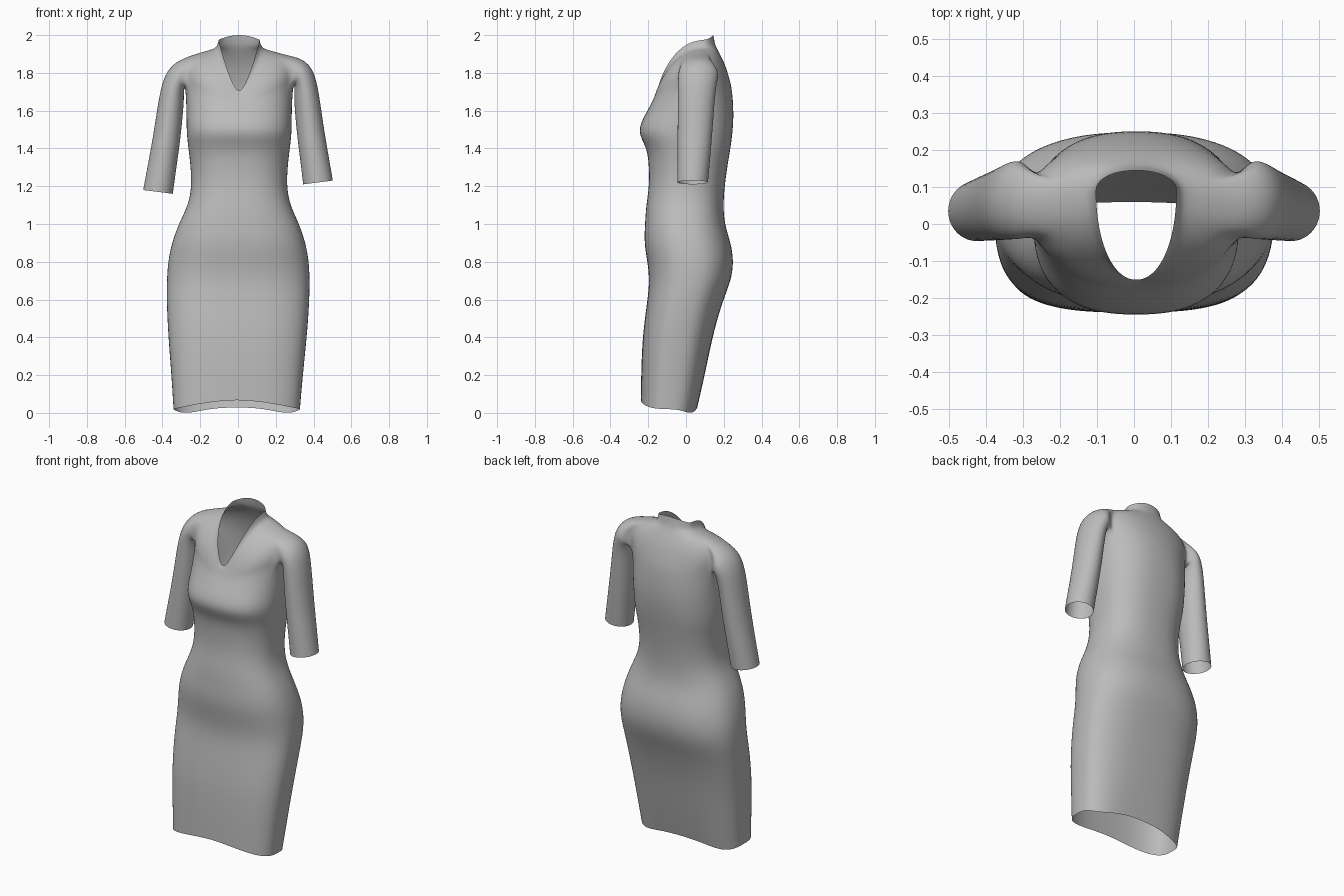
import bpy
import bmesh
from math import cos, sin, pi, copysign
from mathutils import Vector

SEGMENTS = 32

default_cube = bpy.data.objects.get("Cube")
if default_cube:
    bpy.data.objects.remove(default_cube, do_unlink=True)

# Plain grey cloth
cloth = bpy.data.materials.new("grey_cloth")
cloth.use_nodes = True
grey = (0.5, 0.5, 0.5, 1.0)
cloth.diffuse_color = grey
shader = cloth.node_tree.nodes["Principled BSDF"]
shader.inputs["Base Color"].default_value = grey
shader.inputs["Roughness"].default_value = 0.8


def power(value, exponent):
    """Signed power, used for rounded-square cross-sections."""
    return copysign(abs(value) ** exponent, value)


def body_ring(half_width, side, front, back, roundness, corner_dip=0.0):
    """Ring through side, front and back points, each given as (y, z)."""
    shift = min(0.006, 0.012 * side[1] - 0.007)
    points = []
    for i in range(SEGMENTS):
        a = 2 * pi * i / SEGMENTS
        u = power(cos(a), 2 / roundness)
        v = abs(sin(a)) ** (2 / roundness)
        end, bend = (back, 2) if sin(a) > 0 else (front, 1.5)
        y = side[0] + (end[0] - side[0]) * v
        z = end[1] + (side[1] - end[1]) * abs(u) ** bend
        if sin(a) > 0:
            z -= corner_dip * sin(2 * a) ** 2
        points.append(Vector((half_width * u + shift, y, z)))
    return points


def skin(bm, loops, flip=False):
    """Join neighbouring loops of vertices with quads."""
    for low, high in zip(loops, loops[1:]):
        count = len(low)
        for i in range(count):
            j = (i + 1) % count
            quad = [low[i], low[j], high[j], high[i]]
            bm.faces.new(quad[::-1] if flip else quad)


# Skirt, waist and bust: height, half width, front y, back y, roundness
body_profile = [
    (0.20, 0.349, -0.238, 0.10, 2.8),
    (0.40, 0.368, -0.232, 0.14, 2.7),
    (0.58, 0.379, -0.207, 0.19, 2.6),
    (0.70, 0.380, -0.193, 0.24, 2.5),
    (0.80, 0.375, -0.205, 0.254, 2.4),
    (0.90, 0.356, -0.223, 0.239, 2.4),
    (1.00, 0.321, -0.218, 0.204, 2.4),
    (1.10, 0.270, -0.212, 0.198, 2.4),
    (1.20, 0.252, -0.195, 0.205, 2.4),
    (1.32, 0.259, -0.197, 0.222, 2.4),
    (1.41, 0.271, -0.210, 0.238, 2.5),
    (1.49, 0.280, -0.262, 0.248, 2.5),
    (1.58, 0.279, -0.217, 0.254, 2.4),
]

# Chest, shoulders and neckline: half width, then side, front, back points
shoulder_profile = [
    (0.285, (0.05, 1.725), (-0.182, 1.64), (0.246, 1.71)),
    (0.295, (0.06, 1.785), (-0.175, 1.655), (0.230, 1.77)),
    (0.290, (0.065, 1.84), (-0.168, 1.67), (0.213, 1.83)),
    (0.250, (0.07, 1.895), (-0.162, 1.682), (0.188, 1.885)),
    (0.160, (0.08, 1.92), (-0.157, 1.69), (0.166, 1.925)),
    (0.118, (0.085, 1.932), (-0.153, 1.695), (0.154, 1.95)),
    (0.109, (0.09, 1.975), (-0.152, 1.697), (0.145, 2.0)),
]

# Wavy hem, raised in the middle of the front
rings = [body_ring(0.336, (-0.09, 0.02), (-0.24, 0.07), (0.06, 0.03), 2.8, 0.024)]
for z, half_width, front_y, back_y, roundness in body_profile:
    side_y = (front_y + back_y) / 2
    rings.append(body_ring(half_width, (side_y, z), (front_y, z), (back_y, z), roundness))
armhole_base = len(rings)
for half_width, side, front, back in shoulder_profile:
    rings.append(body_ring(half_width, side, front, back, 2.1))

bm = bmesh.new()
body = [[bm.verts.new(p) for p in ring] for ring in rings]
skin(bm, body)

# Sleeve sections below the armhole: outer x, outer z, inner x, inner z
sleeve_profile = [
    (0.345, 1.876, 0.300, 1.735),
    (0.402, 1.815, 0.298, 1.705),
    (0.428, 1.70, 0.297, 1.65),
    (0.455, 1.50, 0.31, 1.49),
    (0.48, 1.36, 0.328, 1.35),
    (0.502, 1.23, 0.345, 1.21),
]

# Armhole outline as (row, column), from the shoulder top round the back
ROWS, HALF = 3, 2
outline = [(ROWS, c) for c in range(HALF)]
outline += [(r, HALF) for r in range(ROWS, 0, -1)]
outline += [(0, c) for c in range(HALF, -HALF, -1)]
outline += [(r, -HALF) for r in range(ROWS)]
outline += [(ROWS, c) for c in range(-HALF, 0)]


def armhole_vertex(side, row, column):
    index = column if side > 0 else SEGMENTS // 2 - column
    return body[armhole_base + row][index % SEGMENTS]


def add_sleeve(side):
    """Open the armhole and grow a half sleeve; the right one hangs lower."""
    patch = {armhole_vertex(side, r, c)
             for r in range(ROWS + 1) for c in range(-HALF, HALF + 1)}
    opening = [f for f in bm.faces if all(v in patch for v in f.verts)]
    bmesh.ops.delete(bm, geom=opening, context="FACES_ONLY")
    loops = [[armhole_vertex(side, r, c) for r, c in outline]]
    count = len(outline)
    last = len(sleeve_profile) - 1
    for k, (outer_x, outer_z, inner_x, inner_z) in enumerate(sleeve_profile):
        t = k / last
        inward = 0.015 * (1 - t) if side < 0 else 0
        drop = 0.015 + 0.035 * t if side < 0 else 0
        outer = Vector((side * (outer_x - inward), 0, outer_z - drop))
        inner = Vector((side * (inner_x - inward), 0, inner_z - drop))
        centre = (outer + inner) / 2 + Vector((0, 0.068 - 0.033 * t, 0))
        reach = (outer - inner) * 0.515
        depth = Vector((0, 0.112 - 0.028 * t, 0))
        loop = []
        for n in range(count):
            a = 2 * pi * n / count
            loop.append(bm.verts.new(centre + reach * cos(a) + depth * sin(a)))
        loops.append(loop)
    skin(bm, loops, flip=side > 0)


add_sleeve(1)
add_sleeve(-1)

# Drop the loose vertices left inside the armholes and finish the dress
loose = [v for v in bm.verts if not v.link_faces]
bmesh.ops.delete(bm, geom=loose, context="VERTS")
for face in bm.faces:
    face.smooth = True
mesh = bpy.data.meshes.new("dress")
bm.to_mesh(mesh)
bm.free()
mesh.materials.append(cloth)
dress = bpy.data.objects.new("dress", mesh)
bpy.context.collection.objects.link(dress)
smooth = dress.modifiers.new("smooth_cloth", "SUBSURF")
smooth.levels = smooth.render_levels = 2
